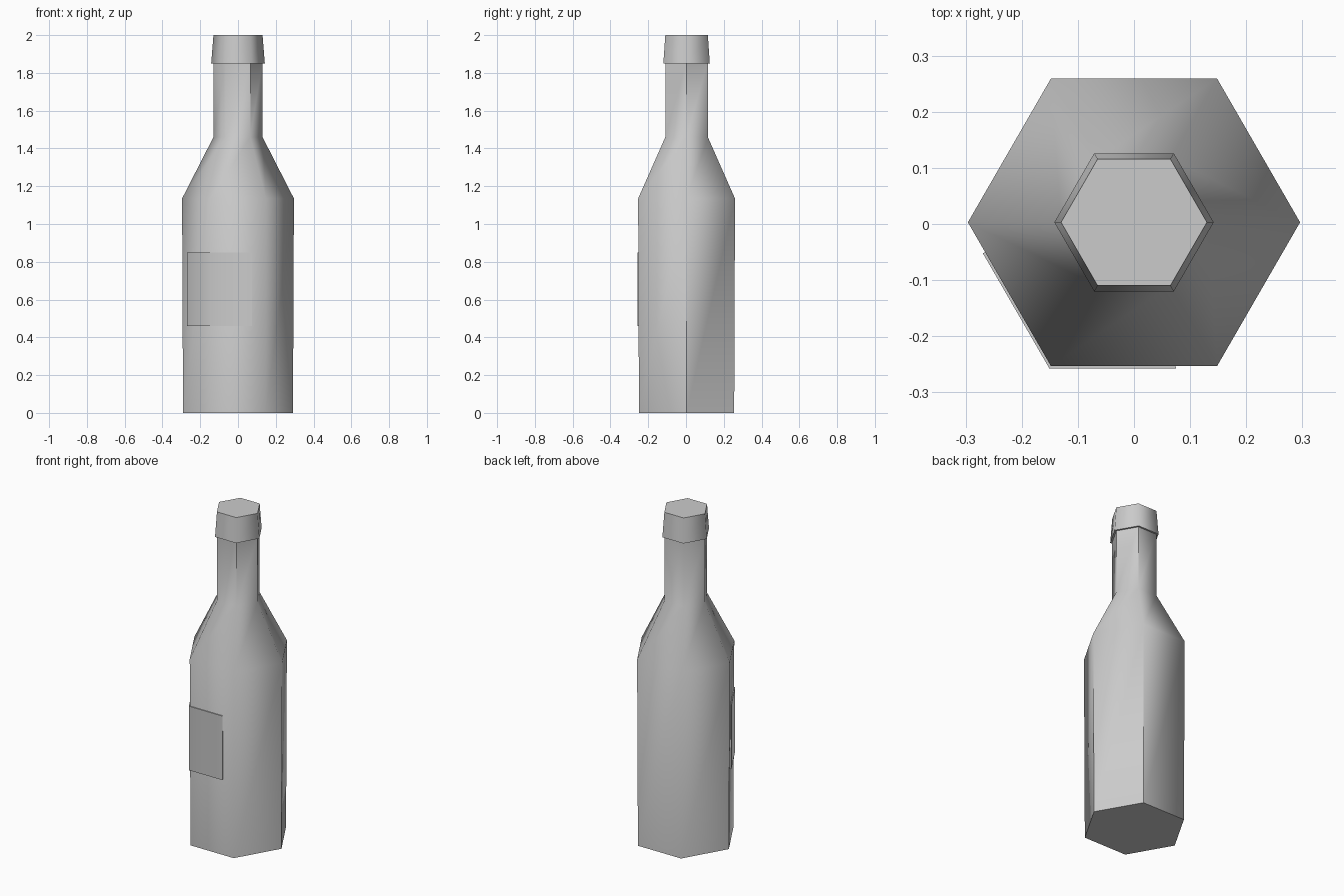
import bpy, bmesh
from math import cos, sin, radians
from mathutils import Vector

SIDES = 6
CENTRE_Y = 0.003

cube = bpy.data.objects.get("Cube")
if cube:
    bpy.data.objects.remove(cube, do_unlink=True)

grey = bpy.data.materials.new("plain grey")
colour = (0.6, 0.6, 0.6, 1)
grey.diffuse_color = colour
grey.use_nodes = True
grey.node_tree.nodes["Principled BSDF"].inputs["Base Color"].default_value = colour


def corner(radius, angle, z=0.0):
    a = radians(angle)
    return Vector((radius * cos(a), radius * sin(a) + CENTRE_Y, z))


def finish(bm, name):
    bmesh.ops.recalc_face_normals(bm, faces=bm.faces)
    mesh = bpy.data.meshes.new(name)
    bm.to_mesh(mesh)
    bm.free()
    mesh.materials.append(grey)
    obj = bpy.data.objects.new(name, mesh)
    bpy.context.collection.objects.link(obj)
    return obj


def hex_tube(name, profile, creases):
    """Capped six-sided tube; creases maps a profile segment to its sharp corner angles."""
    bm = bmesh.new()
    rings = [[bm.verts.new(corner(r, i * 360 / SIDES, z)) for i in range(SIDES)]
             for r, z in profile]
    for low, high in zip(rings, rings[1:]):
        for i in range(SIDES):
            j = (i + 1) % SIDES
            bm.faces.new((low[i], low[j], high[j], high[i])).smooth = True
    # flat ends with sharp rims
    for ring in (rings[0], rings[-1]):
        for edge in bm.faces.new(ring).edges:
            edge.smooth = False
    # creased upright edges
    for segment, angles in creases.items():
        for angle in angles:
            i = angle * SIDES // 360
            bm.edges.get((rings[segment][i], rings[segment + 1][i])).smooth = False
    return finish(bm, name)


# Bottle: body, sloping shoulder and neck
hex_tube("bottle_body",
         [(0.291, 0), (0.296, 1.135), (0.13, 1.46), (0.13, 1.86)],
         {0: (0, 60, 180), 2: (0, 60, 180, 300)})

# Cap: slightly flared downwards
hex_tube("bottle_cap", [(0.142, 1.85), (0.13, 2.0)], {})

# Label: thin plate folded round one front corner
bm = bmesh.new()
path = []
for radius in (0.3012, 0.2925):
    left, fold, right = (corner(radius, a, 0.46) for a in (180, 240, 300))
    path.append([fold.lerp(left, 0.79), fold, fold.lerp(right, 0.75)])
outer, inner = ([bm.verts.new(p) for p in side] for side in path)
base = [bm.faces.new((outer[i], outer[i + 1], inner[i + 1], inner[i])) for i in range(2)]
top = bmesh.ops.extrude_face_region(bm, geom=base, use_keep_orig=True)["geom"]
bmesh.ops.translate(bm, vec=(0, 0, 0.39),
                    verts=[g for g in top if isinstance(g, bmesh.types.BMVert)])
# remove the internal wall left at the fold, if any
bmesh.ops.delete(bm, geom=[f for f in bm.faces if all(len(e.link_faces) > 2 for e in f.edges)],
                 context='FACES')
label = finish(bm, "label")
bpy.context.view_layer.objects.active = label
label.select_set(True)
bpy.ops.object.shade_smooth_by_angle(angle=radians(65))
